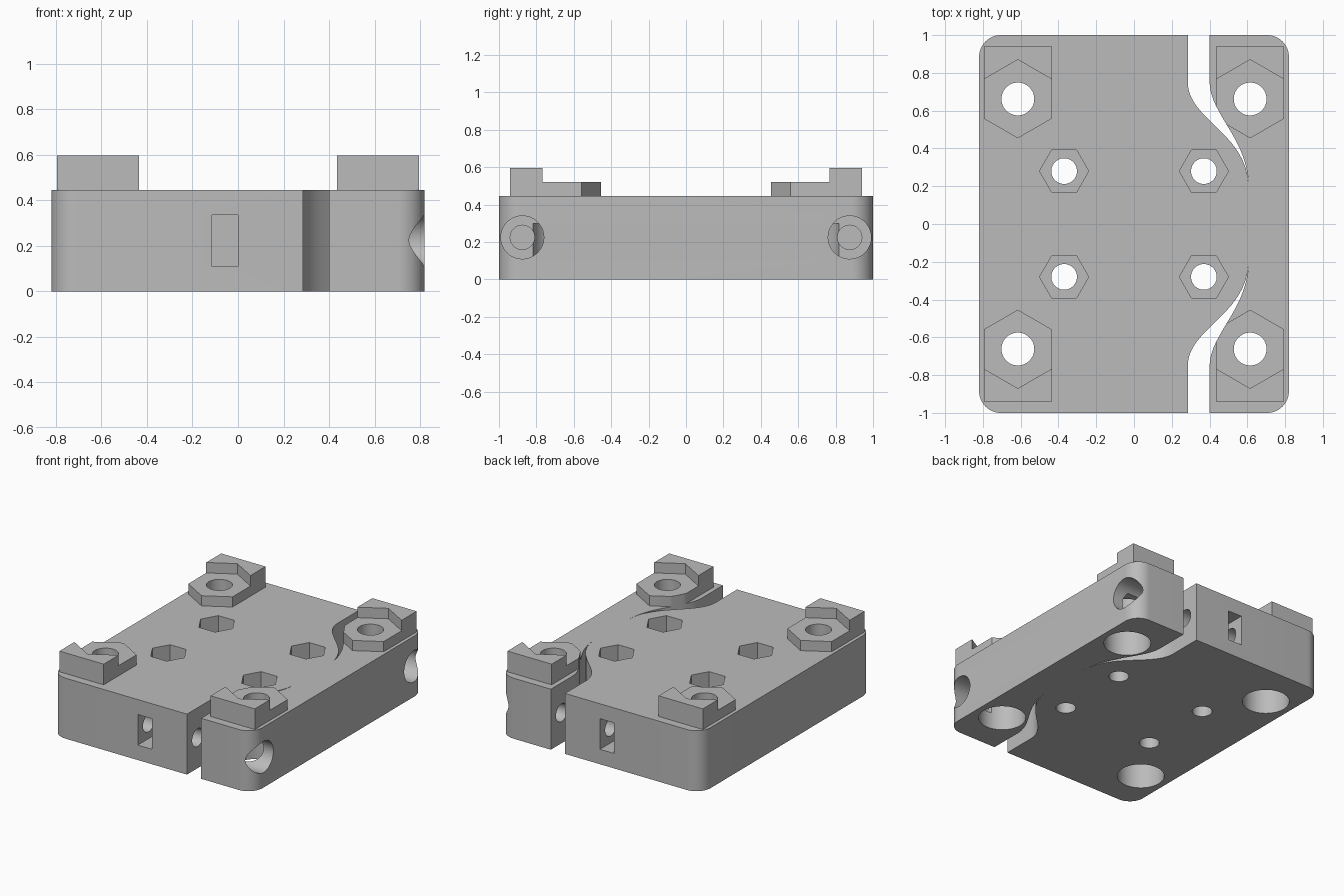
import bpy, bmesh, math
from mathutils import Matrix

if "Cube" in bpy.data.objects:
    bpy.data.objects.remove(bpy.data.objects["Cube"])

grey = bpy.data.materials.new("plain grey")
grey.diffuse_color = (0.5, 0.5, 0.5, 1)
grey.use_nodes = True
grey.node_tree.nodes["Principled BSDF"].inputs["Base Color"].default_value = grey.diffuse_color


def prism(name, pts, z0, z1):
    """Extrude a flat outline between two heights."""
    bm = bmesh.new()
    face = bm.faces.new([bm.verts.new((x, y, z0)) for x, y in pts])
    out = bmesh.ops.extrude_face_region(bm, geom=[face])["geom"]
    for v in out:
        if isinstance(v, bmesh.types.BMVert):
            v.co.z = z1
    bmesh.ops.recalc_face_normals(bm, faces=bm.faces)
    me = bpy.data.meshes.new(name)
    bm.to_mesh(me)
    bm.free()
    me.materials.append(grey)
    ob = bpy.data.objects.new(name, me)
    bpy.context.collection.objects.link(ob)
    return ob


def ring(cx, cy, r, n, start=0.0):
    return [(cx + r * math.cos(start + math.tau * i / n),
             cy + r * math.sin(start + math.tau * i / n)) for i in range(n)]


def rod_x(r, x0, x1, y, z):
    """Round cutter lying along x."""
    ob = prism("rod_cutter", ring(0, 0, r, 48), x0, x1)
    ob.data.transform(Matrix.Translation((0, y, z)) @ Matrix(
        ((0, 0, 1, 0), (1, 0, 0, 0), (0, 1, 0, 0), (0, 0, 0, 1))))
    return ob


def cut(target, cutter):
    mod = target.modifiers.new("cut", 'BOOLEAN')
    mod.operation, mod.solver, mod.object = 'DIFFERENCE', 'EXACT', cutter
    bpy.context.view_layer.update()
    me = bpy.data.meshes.new_from_object(
        target.evaluated_get(bpy.context.evaluated_depsgraph_get()))
    target.modifiers.clear()
    target.data = me
    bpy.data.objects.remove(cutter)


def bezier(p, n=20):
    w = lambda t: ((1 - t)**3, 3 * t * (1 - t)**2, 3 * t * t * (1 - t), t**3)
    return [tuple(sum(k * q[a] for k, q in zip(w(i / n), p)) for a in (0, 1))
            for i in range(n + 1)]


def slot_cutter(s):
    """S-shaped slot that narrows to a point."""
    left = bezier([(.285, .75), (.285, .55), (.607, .48), (.607, .19)])
    right = bezier([(.40, .755), (.40, .58), (.607, .45), (.607, .19)])
    pts = [(.285, 1.1)] + left + right[-2::-1] + [(.40, 1.1)]
    return prism("slot_cutter", [(x, s * y) for x, y in pts], -.1, .8)


# Base block with rounded corners
R, W, L, TOP = 0.115, 0.82, 1.0, 0.445
outline = []
for sx, sy, a0 in ((1, 1, 0), (-1, 1, 90), (-1, -1, 180), (1, -1, 270)):
    for i in range(13):
        a = math.radians(a0 + 90 * i / 12)
        outline.append((sx * (W - R) + R * math.cos(a), sy * (L - R) + R * math.sin(a)))
body = prism("base_block", outline, 0, TOP)
parts = [body]

for s in (1, -1):
    # Flex slot, clamp screw hole with head recess, and nut pocket
    cut(body, slot_cutter(s))
    cut(body, rod_x(.065, -.3, .7, s * .875, .225))
    cut(body, rod_x(.115, .58, .95, s * .875, .225))
    ya, yb = s * .76, s * 1.1
    cut(body, prism("nut_cutter", [(-.115, ya), (0, ya), (0, yb), (-.115, yb)], .11, .335))
    for m in (1, -1):
        # Inner screw holes with hexagonal pockets
        x, y = m * .37, s * .28
        cut(body, prism("hole_cutter", ring(x, y, .068, 40), -.1, .6))
        cut(body, prism("hex_cutter", ring(x, y, .13, 6), .22, .6))
        # Corner holes, wide from below
        x, y = m * .615, s * .662
        cut(body, prism("bore_cutter", ring(x, y, .16, 48), -.1, .3))
        cut(body, prism("hole_cutter", ring(x, y, .087, 48), .2, .6))

        # Hexagonal seat and the raised stop behind it
        h, v, e = .18, .104, .278
        place = lambda pts: [(x + a, y + s * b) for a, b in pts]
        seat = prism("corner_seat", place([(-h, e), (-h, -v), (0, -.208), (h, -v), (h, e)]), TOP, .52)
        cut(seat, prism("hole_cutter", ring(x, y, .087, 48), .2, .7))
        stop = prism("corner_stop", place([(-h, v), (0, .208), (h, v), (h, e), (-h, e)]), .52, .597)
        if m > 0:
            cut(seat, slot_cutter(s))
        parts += [seat, stop]

# Smooth the round walls, keep edges crisp
for ob in parts:
    bpy.ops.object.select_all(action='DESELECT')
    ob.select_set(True)
    bpy.context.view_layer.objects.active = ob
    bpy.ops.object.shade_smooth_by_angle(angle=math.radians(30))
